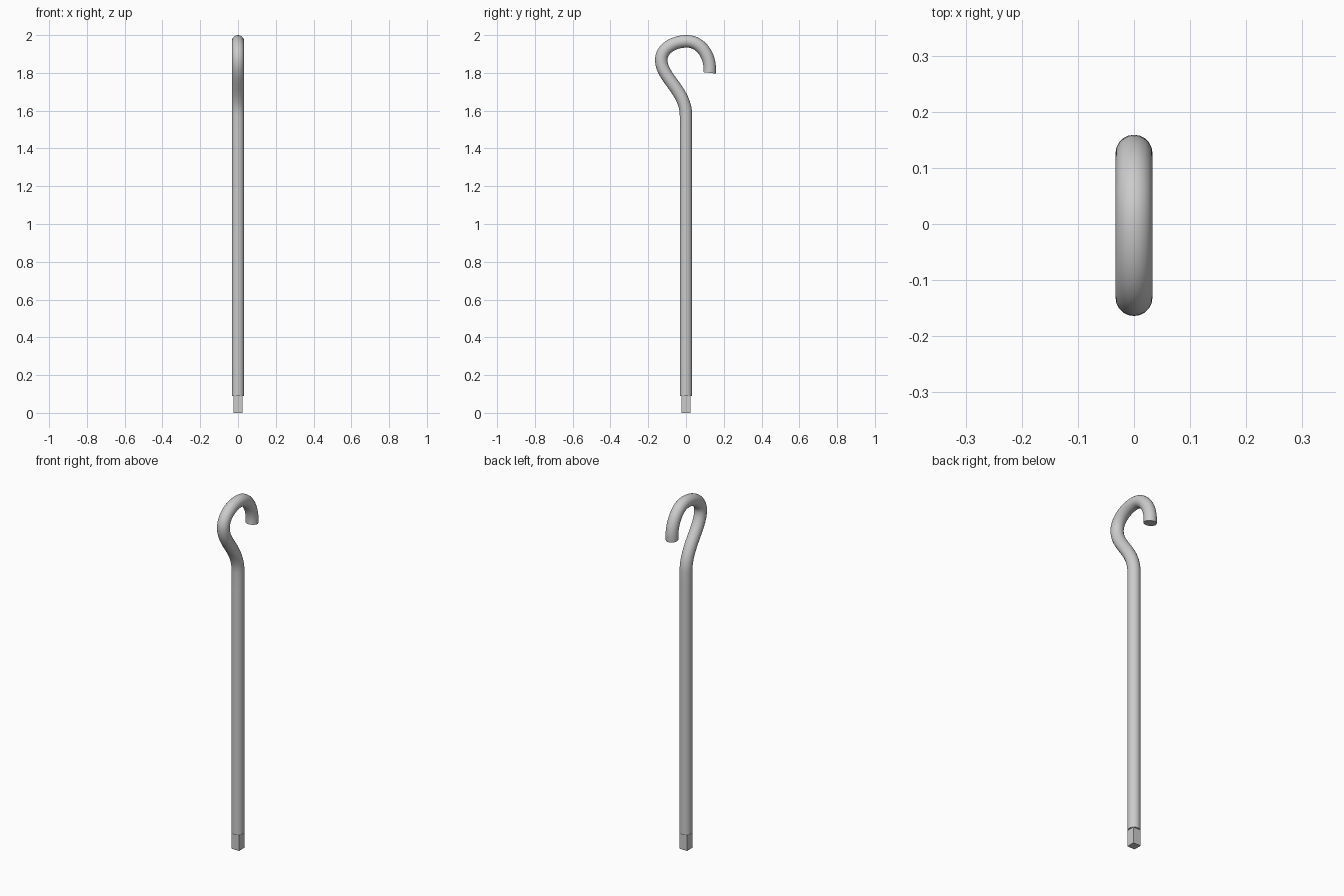
import bpy
from mathutils import Vector

if "Cube" in bpy.data.objects:
    bpy.data.objects.remove(bpy.data.objects["Cube"])

R = 0.033  # rod radius

# Hook centreline in the YZ plane: (point, left handle, right handle)
path = [
    ((0, 0.09), (0, 0.05), (0, 0.6)),
    ((0, 1.575), (0, 1.1), (0, 1.705)),
    ((-0.131, 1.868), (-0.131, 1.775), (-0.131, 1.925)),
    ((0.005, 1.967), (-0.07, 1.967), (0.085, 1.967)),
    ((0.125, 1.80), (0.134, 1.88), (0.12, 1.75)),
]

# Round rod with hooked end
curve = bpy.data.curves.new("hooked_rod", 'CURVE')
curve.dimensions = '3D'
curve.bevel_depth = R
curve.bevel_resolution = 8
curve.resolution_u = 16
curve.use_fill_caps = True
spline = curve.splines.new('BEZIER')
spline.bezier_points.add(len(path) - 1)
for bp, (co, left, right) in zip(spline.bezier_points, path):
    bp.handle_left_type = bp.handle_right_type = 'FREE'
    bp.co = Vector((0, *co))
    bp.handle_left = Vector((0, *left))
    bp.handle_right = Vector((0, *right))
rod = bpy.data.objects.new("hooked_rod", curve)
bpy.context.collection.objects.link(rod)
bpy.context.view_layer.objects.active = rod
rod.select_set(True)
bpy.ops.object.convert(target='MESH')
bpy.ops.object.shade_smooth_by_angle()

# Square tang at the foot
bpy.ops.mesh.primitive_cube_add(size=1, location=(0, 0, 0.0455))
tang = bpy.context.object
tang.name = "square_tang"
tang.scale = (0.047, 0.047, 0.091)
bpy.ops.object.transform_apply(location=False, rotation=False, scale=True)
